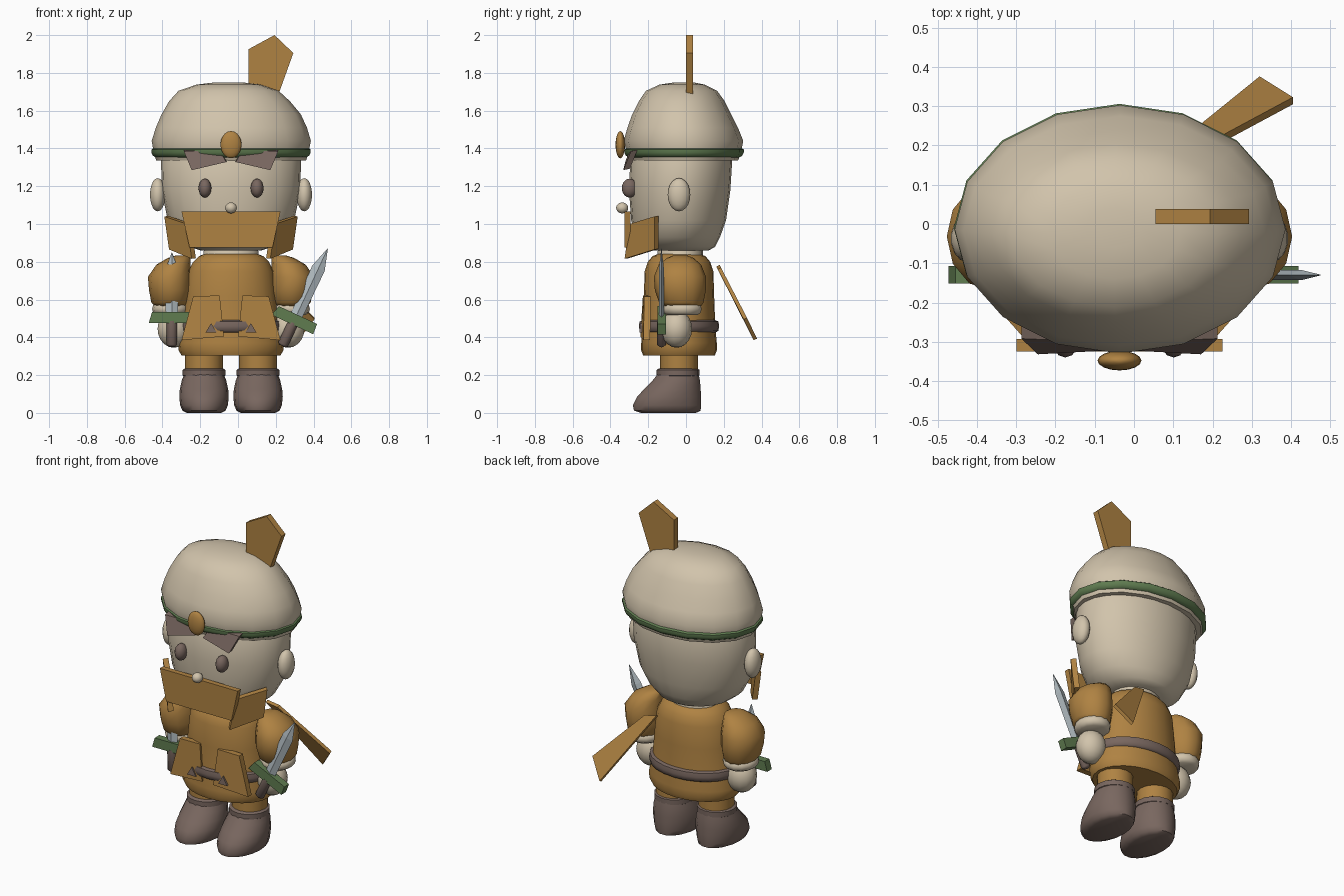
import bpy, bmesh, math
from mathutils import Matrix, Vector

if "Cube" in bpy.data.objects:
    bpy.data.objects.remove(bpy.data.objects["Cube"])

CX = -0.037   # symmetry line of the figure
CY = -0.037


def material(name, rgb):
    m = bpy.data.materials.new(name)
    m.diffuse_color = (*rgb, 1)
    m.use_nodes = True
    m.node_tree.nodes["Principled BSDF"].inputs["Base Color"].default_value = m.diffuse_color
    return m


CREAM = material("cream", (0.64, 0.55, 0.41))
OCHRE = material("ochre", (0.43, 0.225, 0.055))
BROWN = material("dark brown", (0.19, 0.135, 0.115))
GREEN = material("green", (0.115, 0.2, 0.08))
STEEL = material("steel", (0.44, 0.5, 0.53))


def finish(name, bm, mat, smooth=True):
    bmesh.ops.recalc_face_normals(bm, faces=bm.faces)
    me = bpy.data.meshes.new(name)
    bm.to_mesh(me)
    bm.free()
    ob = bpy.data.objects.new(name, me)
    me.materials.append(mat)
    bpy.context.collection.objects.link(ob)
    if smooth:
        bpy.ops.object.select_all(action='DESELECT')
        ob.select_set(True)
        bpy.context.view_layer.objects.active = ob
        bpy.ops.object.shade_smooth_by_angle(angle=math.radians(50))
    return ob


def loft(name, rings, mat, seg=20, smooth=True, matrix=None):
    """Stack of ellipses (z, cx, cy, rx, ry), capped at both ends."""
    bm = bmesh.new()
    loops = []
    for z, cx, cy, rx, ry in rings:
        loops.append([bm.verts.new((cx + rx * math.cos(2 * math.pi * i / seg),
                                    cy + ry * math.sin(2 * math.pi * i / seg), z))
                      for i in range(seg)])
    for a, b in zip(loops, loops[1:]):
        for i in range(seg):
            j = (i + 1) % seg
            bm.faces.new((a[i], a[j], b[j], b[i]))
    bm.faces.new(loops[0])
    bm.faces.new(loops[-1])
    if matrix:
        bm.transform(matrix)
    return finish(name, bm, mat, smooth)


def ball(name, loc, size, mat, seg=16):
    bm = bmesh.new()
    bmesh.ops.create_uvsphere(bm, u_segments=seg, v_segments=10, radius=1)
    bm.transform(Matrix.Translation(loc) @ Matrix.Diagonal((*size, 1)))
    return finish(name, bm, mat)


def plate(name, pts, offset, mat, matrix=None):
    """Flat polygon thickened along an offset vector."""
    bm = bmesh.new()
    off = Vector(offset)
    a = [bm.verts.new(p) for p in pts]
    b = [bm.verts.new(Vector(p) + off) for p in pts]
    bm.faces.new(a)
    bm.faces.new(b)
    for i in range(len(a)):
        j = (i + 1) % len(a)
        bm.faces.new((a[i], a[j], b[j], b[i]))
    if matrix:
        bm.transform(matrix)
    return finish(name, bm, mat, False)


def sym(rows):
    return [(z, CX, (f + b) / 2, rx, (b - f) / 2) for z, rx, f, b in rows]


# Head, neck and face: rows are z, half width, front y, back y
loft("head", sym([(0.86, .16, -.19, .12), (0.88, .22, -.235, .155), (0.93, .285, -.27, .18),
                  (1.02, .335, -.29, .212), (1.18, .368, -.302, .235), (1.34, .37, -.295, .245),
                  (1.42, .34, -.26, .22)]), CREAM, 24)
loft("neck", sym([(.78, .15, -.15, .09), (.855, .145, -.15, .09), (.89, .12, -.13, .08)]), CREAM)
ball("nose", (CX, -.338, 1.085), (.031, .032, .029), CREAM, 12)

# Cap with a slight lean, its band, medallion and feather
cap = [(1.335, -.432, .36, -.295, .275), (1.37, -.445, .372, -.31, .29),
       (1.44, -.457, .386, -.33, .303), (1.51, -.435, .365, -.31, .275),
       (1.58, -.405, .333, -.285, .24), (1.65, -.365, .275, -.25, .205),
       (1.705, -.315, .215, -.212, .165), (1.738, -.22, .12, -.14, .10),
       (1.75, -.12, .02, -.06, .04)]
loft("cap", [(z, (l + r) / 2, (f + b) / 2, (r - l) / 2, (b - f) / 2) for z, l, r, f, b in cap], CREAM, 16)
loft("cap_band", [(z, CX, -.01, .41 + d, .304 + d) for z, d in
                  ((1.352, -.012), (1.362, .004), (1.378, .012), (1.394, .012), (1.406, -.005))], GREEN, 16)
ball("cap_medallion", (CX, -.348, 1.42), (.056, .025, .072), OCHRE)
plate("feather", [(x, 0, z) for x, z in ((.055, 1.925), (.193, 2), (.293, 1.905), (.212, 1.68), (.055, 1.73))],
      (0, .038, 0), OCHRE)

# Tunic, belt and buckle
loft("tunic", [(z, CX, CY, rx, ry) for z, rx, ry in
               ((.305, .262, .19), (.33, .277, .2), (.37, .28, .2), (.46, .257, .192), (.62, .242, .186),
                (.75, .226, .182), (.80, .2, .165), (.83, .17, .14), (.845, .13, .1))], OCHRE, 24)
loft("belt", [(z, CX, CY, rx, rx - .062) for z, rx in
              ((.425, .255), (.434, .27), (.46, .275), (.484, .27), (.492, .25))], BROWN, 24)
plate("buckle", [(CX + x, -.225, z) for x, z in ((-.043, .42), (.043, .42), (.043, .49), (-.043, .49))],
      (0, .04, 0), GREEN)

# Beard: wide centre plate
plate("beard_centre", [(CX - .262, -.325, 1.067), (CX + .262, -.325, 1.067),
                       (CX + .22, -.325, .876), (CX - .22, -.325, .876)], (0, .032, 0), OCHRE)

for s, side in ((-1, "right"), (1, "left")):
    def X(d):
        return CX + s * d

    # Face details
    ball("eye_" + side, (X(.138), -.298, 1.19), (.034, .042, .05), BROWN, 12)
    ball("ear_" + side, (X(.388), -.037, 1.155), (.042, .06, .088), CREAM, 14)
    plate("eyebrow_" + side, [(X(.25), -.292, 1.385), (X(.06), -.300, 1.388),
                              (X(.025), -.322, 1.328), (X(.208), -.332, 1.285)], (0, .035, .008), BROWN)
    plate("beard_side_" + side, [(X(.353), -.168, 1.04), (X(.235), -.3, 1.0),
                                 (X(.208), -.325, .816), (X(.328), -.168, .865)],
          (-s * .022, .022, .003), OCHRE)

    # Coat flap with a small pointed stud
    plate("coat_flap_" + side, [(X(.2), -.222, .617), (X(.06), -.228, .622),
                                (X(.037), -.242, .405), (X(.262), -.225, .385)], (0, .035, 0), OCHRE)
    plate("stud_" + side, [(X(.075), -.246, .425), (X(.135), -.246, .425), (X(.105), -.243, .475)],
          (0, .012, 0), BROWN)

    # Arm: puffed sleeve, cuff and hand
    loft("sleeve_" + side, [(z, X(d), y, rx, ry) for z, d, y, rx, ry in
                            ((.565, .32, -.02, .085, .10), (.585, .322, -.025, .1, .118),
                             (.65, .322, -.03, .112, .135), (.72, .325, -.032, .115, .138),
                             (.785, .305, -.032, .09, .112), (.82, .275, -.03, .06, .07),
                             (.832, .265, -.03, .03, .04))], OCHRE, 12)
    loft("cuff_" + side, [(z, X(.32), -.02, r, r + .008) for z, r in
                          ((.518, .075), (.53, .092), (.55, .098), (.57, .092), (.58, .075))], CREAM, 14)
    ball("hand_" + side, (X(.303), -.05, .445), (.088, .082, .1), CREAM, 14)

    # Leg, boot cuff and boot
    lx = X(.143)
    loft("leg_" + side, [(.19, lx, -.037, .1, .1), (.35, lx, -.037, .102, .1)], OCHRE, 16)
    loft("boot_cuff_" + side, [(z, lx, -.042, r, r) for z, r in
                               ((.19, .1), (.198, .113), (.228, .113), (.236, .1))], BROWN, 16)
    loft("boot_" + side, [(z, lx, (f + b) / 2, rx, (b - f) / 2) for z, rx, f, b in
                          ((0, .09, -.24, .055), (.012, .114, -.278, .08), (.04, .126, -.284, .083),
                           (.085, .131, -.262, .082), (.125, .128, -.225, .08),
                           (.17, .118, -.18, .076), (.21, .104, -.148, .068))], BROWN, 18)

# Two daggers: blade, guard and grip
for side, x, z, length, tilt in (("right", -.35, .507, .343, 0), ("left", .3, .495, .414, 25)):
    m = Matrix.Translation((x, -.13, z)) @ Matrix.Rotation(math.radians(tilt), 4, 'Y')
    loft("dagger_blade_" + side, [(0, 0, 0, .032, .013), (length * .72, 0, 0, .036, .013),
                                  (length, 0, 0, .001, .001)], STEEL, 4, False, m)
    plate("dagger_guard_" + side, [(-.122, -.022, -.03), (.122, -.022, -.03), (.118, -.022, .028),
                                   (-.105, -.022, .028)], (0, .045, 0), GREEN, m)
    loft("dagger_grip_" + side, [(-.155, 0, 0, .018, .014), (-.145, 0, 0, .028, .024),
                                 (-.02, 0, 0, .028, .024)], BROWN, 10, True, m)

# Flat scabbard hanging off the back
plate("back_scabbard", [(.075, .16, .775), (.15, .168, .76), (.405, .305, .495), (.32, .358, .385)],
      (0, .018, .008), OCHRE)
